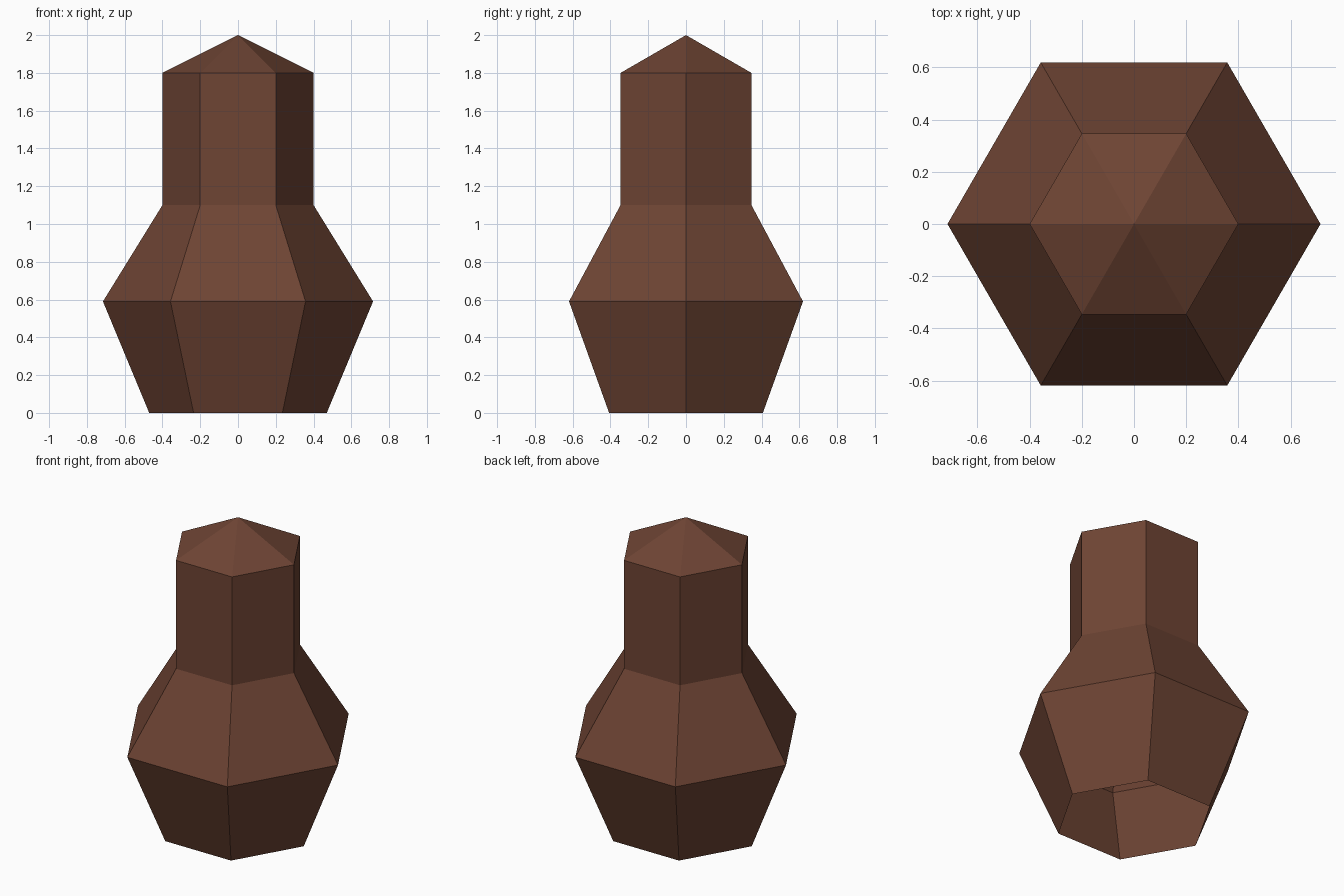
import bpy, bmesh, math

if "Cube" in bpy.data.objects:
    bpy.data.objects.remove(bpy.data.objects["Cube"])

SIDES = 6
# (radius, height) rings from the open bottom up to the cap rim
PROFILE = [(0.47, 0.0), (0.715, 0.59), (0.40, 1.10), (0.40, 1.80)]
TIP_Z = 2.0

brown = bpy.data.materials.new("dark_brown")
brown.diffuse_color = (0.156, 0.058, 0.034, 1)
brown.use_nodes = True
brown.node_tree.nodes["Principled BSDF"].inputs["Base Color"].default_value = brown.diffuse_color

bm = bmesh.new()
rings = [[bm.verts.new((r * math.cos(i * math.tau / SIDES),
                        r * math.sin(i * math.tau / SIDES), z))
          for i in range(SIDES)] for r, z in PROFILE]

# Body and neck walls, open underneath
for low, high in zip(rings, rings[1:]):
    for i in range(SIDES):
        j = (i + 1) % SIDES
        bm.faces.new((low[i], low[j], high[j], high[i]))

# Pointed cap
tip = bm.verts.new((0, 0, TIP_Z))
for i in range(SIDES):
    bm.faces.new((rings[-1][i], rings[-1][(i + 1) % SIDES], tip))

mesh = bpy.data.meshes.new("bottle_body")
bm.to_mesh(mesh)
bm.free()
mesh.materials.append(brown)
bpy.context.collection.objects.link(bpy.data.objects.new("bottle_body", mesh))
